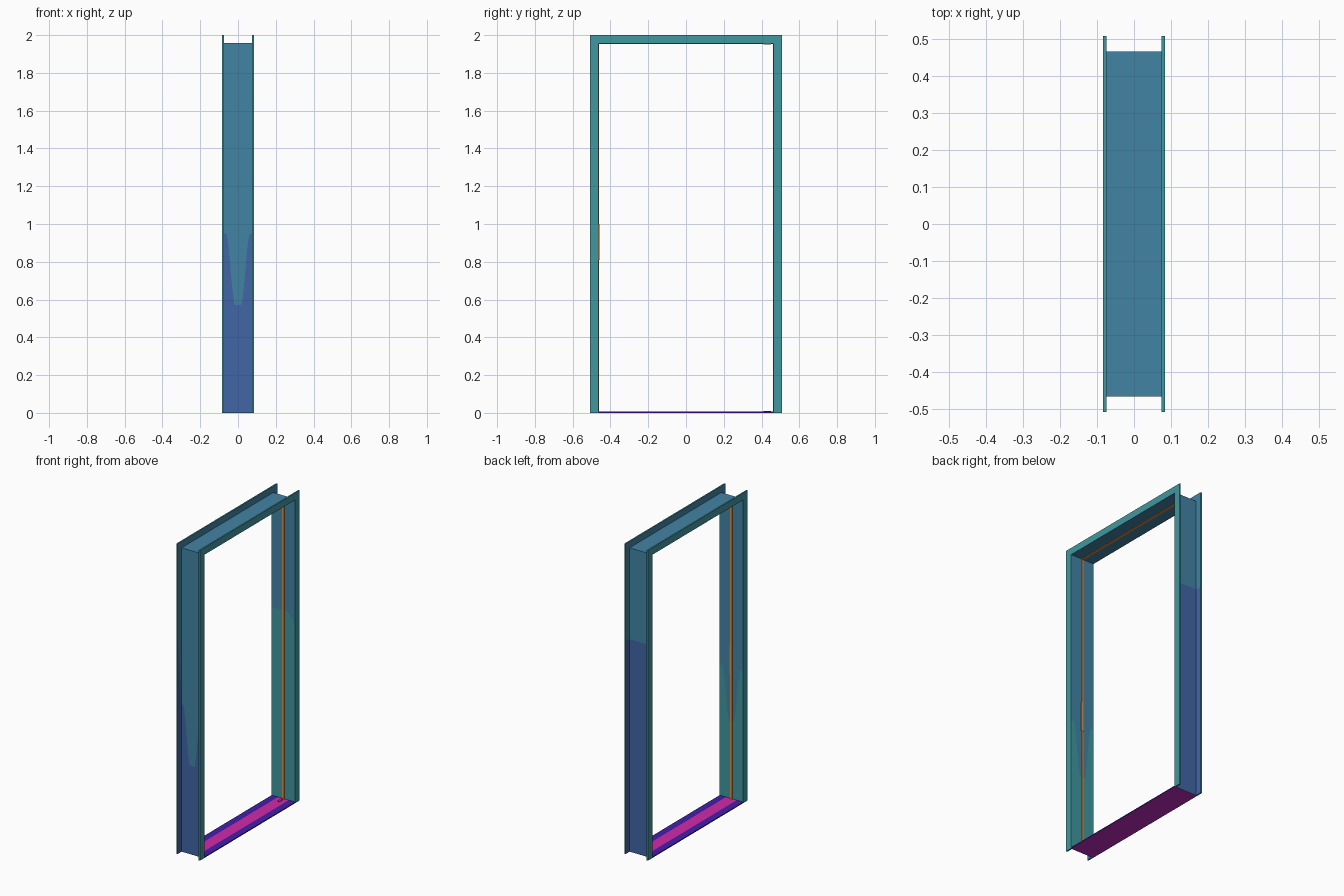
import bpy, bmesh

if "Cube" in bpy.data.objects:
    bpy.data.objects.remove(bpy.data.objects["Cube"])


def material(name, r, g, b):
    lin = [((c / 255 + 0.055) / 1.055) ** 2.4 for c in (r, g, b)]
    m = bpy.data.materials.new(name)
    m.diffuse_color = (*lin, 1)
    m.use_nodes = True
    m.node_tree.nodes["Principled BSDF"].inputs["Base Color"].default_value = m.diffuse_color
    return m


TEAL = material("teal", 65, 151, 160)
STEEL = material("steel_blue", 66, 132, 164)
BLUE = material("slate_blue", 65, 102, 166)
INDIGO = material("indigo", 66, 32, 172)
PURPLE = material("purple", 190, 44, 190)
PINK = material("hot_pink", 225, 40, 150)
ORANGE = material("orange", 228, 140, 62)

W, T = 0.084, 0.009        # half depth of the frame, flange thickness
HALF, HEAD = 0.463, 1.955  # half width and height of the opening
LIP, WEB = 0.045, 0.004    # flange height, lining thickness


def finish(name, bm, mats):
    bmesh.ops.recalc_face_normals(bm, faces=bm.faces)
    me = bpy.data.meshes.new(name)
    bm.to_mesh(me)
    bm.free()
    for m in mats:
        me.materials.append(m)
    ob = bpy.data.objects.new(name, me)
    bpy.context.collection.objects.link(ob)
    return ob


def box(name, mat, x0, x1, y0, y1, z0, z1):
    bm = bmesh.new()
    bmesh.ops.create_cube(bm, size=1)
    for v in bm.verts:
        v.co = ((x0 + x1) / 2 + v.co.x * (x1 - x0),
                (y0 + y1) / 2 + v.co.y * (y1 - y0),
                (z0 + z1) / 2 + v.co.z * (z1 - z0))
    return finish(name, bm, [mat])


def dip(x, low, high):
    """Curved paint edge that dips along the middle of a jamb."""
    t = min(max((abs(x) - 0.015) / 0.049, 0), 1)
    return low + (high - low) * t * t * (3 - 2 * t)


def paint_height(side, x, d):
    inside = d == 0
    if side < 0:
        if d > WEB:
            return 1.40
        return dip(x, 0.50, 0.85) if inside else dip(x, 0.57, 0.95)
    return 1.22 - 0.09 * (max(x, 0) / W) ** 3 if inside else 1.37


# Door frame: flanged section swept up one jamb, over the head and down
N = 24
inner = [(-W + 2 * W * i / N, 0) for i in range(N + 1)]
w = W - T
outer = [(w - 2 * w * i / N, WEB) for i in range(N + 1)]
section = inner + [(W, LIP), (w, LIP)] + outer + [(-w, LIP), (-W, LIP)]

bm = bmesh.new()
rings = []
for k in range(6):
    side = -1 if k < 3 else 1
    ring = []
    for x, d in section:
        z = (0, paint_height(side, x, d), HEAD + d)[min(k, 5 - k)]
        ring.append(bm.verts.new((x, side * (HALF + d), z)))
    rings.append(ring)
count = len(section)
for k in range(5):
    low = k in (0, 4)
    for i in range(count):
        j = (i + 1) % count
        f = bm.faces.new((rings[k][i], rings[k][j], rings[k + 1][j], rings[k + 1][i]))
        if i < N:                                  # inside of the opening
            f.material_index = 0 if low else 1
        elif N + 2 <= i < count - 2:               # channel behind the flanges
            f.material_index = 2 if low else 1
bm.faces.new(rings[0])
bm.faces.new(rings[-1])
finish("door_frame", bm, [TEAL, STEEL, BLUE])

# Seal strip around the middle of the opening
S, H = 0.007, 0.003
for name, side in (("front_seal", -1), ("back_seal", 1)):
    a, b = sorted((side * HALF, side * (HALF - H)))
    box(name, ORANGE, -S, S, a, b, 0.006, HEAD)
box("head_seal", ORANGE, -S, S, -HALF, HALF, HEAD - H, HEAD)

# Threshold: indigo top with pink lines along a purple centre, purple underside
Z = 0.007
edges = [-W, -0.038]
for i in range(-2, 3):
    edges += [i * 0.015 - 0.004, i * 0.015 + 0.004]
edges += [0.038, W]
bm = bmesh.new()
rows = [[bm.verts.new((x, y, z)) for x in edges]
        for y, z in ((-HALF, 0), (-HALF, Z), (HALF, Z), (HALF, 0))]
last = len(edges) - 2
for r in range(4):
    a, b = rows[r], rows[(r + 1) % 4]
    for i in range(last + 1):
        f = bm.faces.new((a[i], a[i + 1], b[i + 1], b[i]))
        if r == 3:
            f.material_index = 1
        elif r == 1 and 0 < i < last:
            f.material_index = 2 if i % 2 == 0 else 1
for i in (0, -1):
    bm.faces.new([row[i] for row in rows])
finish("threshold", bm, [INDIGO, PURPLE, PINK])

# Latch plate and pivot plates
box("latch_plate", ORANGE, -0.004, 0.010, -HALF, -HALF + 0.004, 0.81, 1.0)
box("lower_pivot_plate", PINK, -S, S, 0.41, 0.45, Z, Z + 0.004)
box("upper_pivot_plate", ORANGE, -S, S, 0.41, 0.45, HEAD - 0.005, HEAD)
